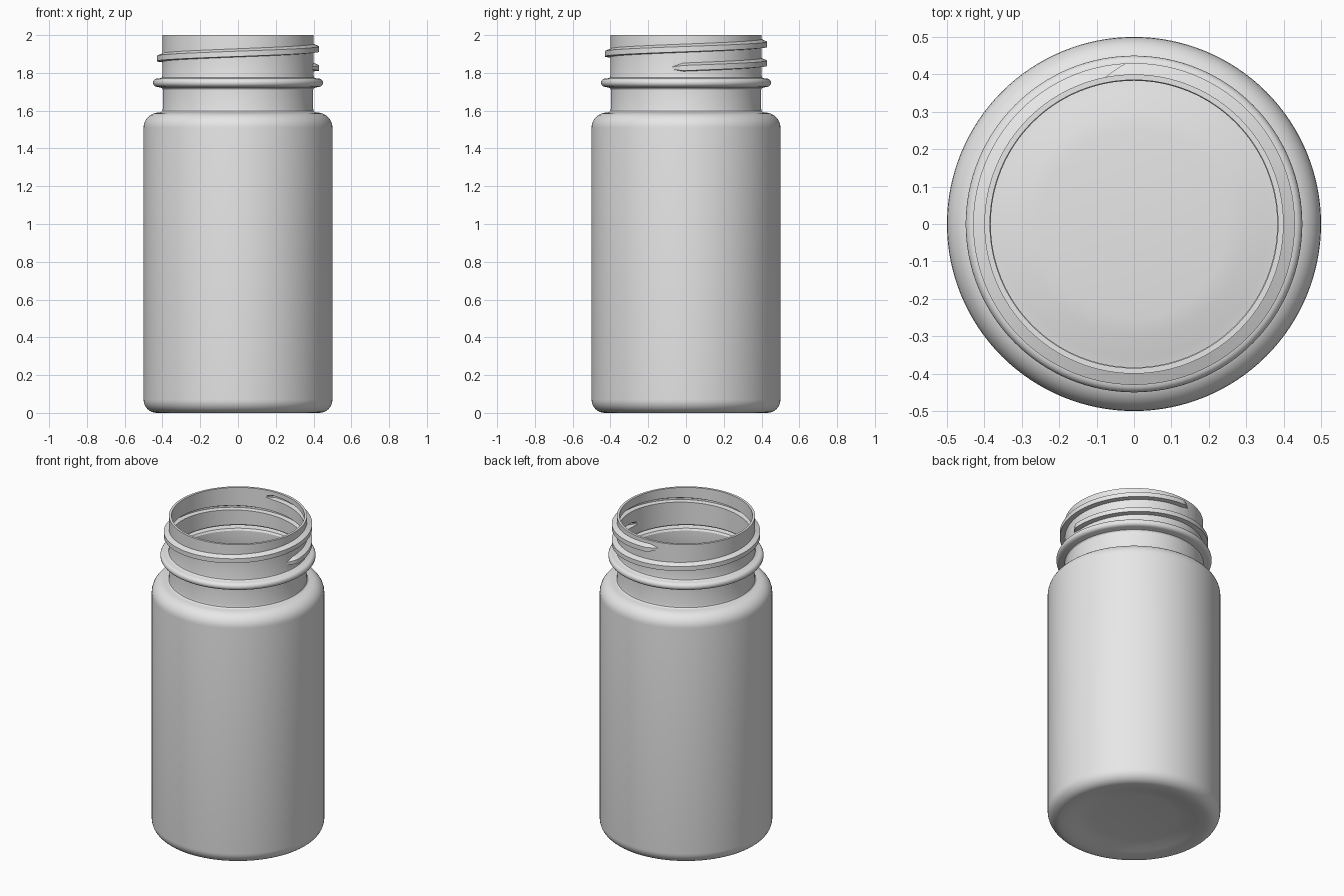
import bpy, bmesh, math

if "Cube" in bpy.data.objects:
    bpy.data.objects.remove(bpy.data.objects["Cube"], do_unlink=True)

# One plain grey plastic
grey = bpy.data.materials.new("grey_plastic")
grey.use_nodes = True
GREY = (0.8, 0.8, 0.8, 1.0)
grey.diffuse_color = GREY
grey.node_tree.nodes["Principled BSDF"].inputs["Base Color"].default_value = GREY


def arc(cx, cz, r, a0, a1, n=8):
    """Profile points on a circular arc, angles in degrees."""
    angles = [math.radians(a0 + (a1 - a0) * i / n) for i in range(n + 1)]
    return [(cx + r * math.cos(a), cz + r * math.sin(a)) for a in angles]


def make_object(name, bm):
    bmesh.ops.recalc_face_normals(bm, faces=bm.faces)
    mesh = bpy.data.meshes.new(name)
    bm.to_mesh(mesh)
    bm.free()
    mesh.materials.append(grey)
    ob = bpy.data.objects.new(name, mesh)
    bpy.context.collection.objects.link(ob)
    return ob


def lathe(name, profile, steps=128):
    """Revolve an (r, z) profile around the z axis."""
    bm = bmesh.new()
    verts = [bm.verts.new((r, 0, z)) for r, z in profile]
    edges = [bm.edges.new(pair) for pair in zip(verts, verts[1:])]
    bmesh.ops.spin(bm, geom=verts + edges, cent=(0, 0, 0), axis=(0, 0, 1),
                   angle=math.tau, steps=steps, use_merge=False)
    bmesh.ops.remove_doubles(bm, verts=bm.verts, dist=1e-5)
    return make_object(name, bm)


def helix(name, section, root, start=-12.0, end=103.0 + 360, taper=10.0):
    """Sweep an (r, dz) section up the neck, sinking to the root radius at both ends."""
    bm = bmesh.new()
    rings = []
    n = 190
    for i in range(n + 1):
        deg = start + (end - start) * i / n
        t = max(0.06, min(1.0, (deg - start) / taper, (end - deg) / taper))
        a = math.radians(deg)
        z = 1.83 + 0.1 * deg / 360
        ring = []
        for r, dz in section:
            rr = root + (r - root) * t
            ring.append(bm.verts.new((rr * math.cos(a), rr * math.sin(a),
                                      z + dz * (0.35 + 0.65 * t))))
        rings.append(ring)
    k = len(section)
    for a, b in zip(rings, rings[1:]):
        for j in range(k):
            bm.faces.new((a[j], a[(j + 1) % k], b[(j + 1) % k], b[j]))
    bm.faces.new(rings[0])
    bm.faces.new(rings[-1])
    return make_object(name, bm)


def boolean(target, tool, operation):
    mod = target.modifiers.new(operation.lower(), 'BOOLEAN')
    mod.operation = operation
    mod.solver = 'EXACT'
    mod.object = tool
    bpy.context.view_layer.objects.active = target
    bpy.ops.object.modifier_apply(modifier=mod.name)
    bpy.data.objects.remove(tool, do_unlink=True)


# Outer skin: domed base, straight wall, rounded shoulder, collar, neck
outer = [(0, 0.03), (0.25, 0.03), (0.30, 0.024), (0.36, 0.010), (0.40, 0.002)]
outer += arc(0.43, 0.07, 0.07, -90, 0)
outer += arc(0.42, 1.51, 0.08, 0, 90)
outer += [(0.408, 1.592), (0.401, 1.598), (0.398, 1.61), (0.398, 1.712), (0.403, 1.72)]
outer += arc(0.428, 1.748, 0.022, -90, 90)
outer += [(0.408, 1.772), (0.402, 1.776), (0.40, 1.784), (0.40, 2.0)]

# Inner skin: same shape set in by the wall thickness
inner = [(0.385, 2.0), (0.385, 1.763), (0.39, 1.757)]
inner += arc(0.425, 1.748, 0.008, 90, -90, 6)
inner += [(0.39, 1.737), (0.383, 1.725), (0.383, 1.60), (0.388, 1.586), (0.395, 1.578)]
inner += arc(0.42, 1.51, 0.065, 90, 0)
inner += arc(0.43, 0.07, 0.055, 0, -90)
inner += [(0.40, 0.017), (0.36, 0.025), (0.30, 0.039), (0.25, 0.045), (0, 0.045)]

bottle = lathe("bottle", outer + inner)

# Raised screw thread outside and its matching groove inside
thread = helix("screw_thread", [(0.393, -0.022), (0.43, -0.018),
                                (0.43, 0.010), (0.393, 0.026)], 0.393)
boolean(bottle, thread, 'UNION')
groove = helix("thread_groove", [(0.375, -0.010), (0.415, -0.006),
                                 (0.415, 0.004), (0.375, 0.024)], 0.375)
boolean(bottle, groove, 'DIFFERENCE')

# Smooth shading with crisp rim and thread edges
bpy.ops.object.select_all(action='DESELECT')
bottle.select_set(True)
bpy.context.view_layer.objects.active = bottle
bpy.ops.object.shade_smooth_by_angle(angle=math.radians(30))
